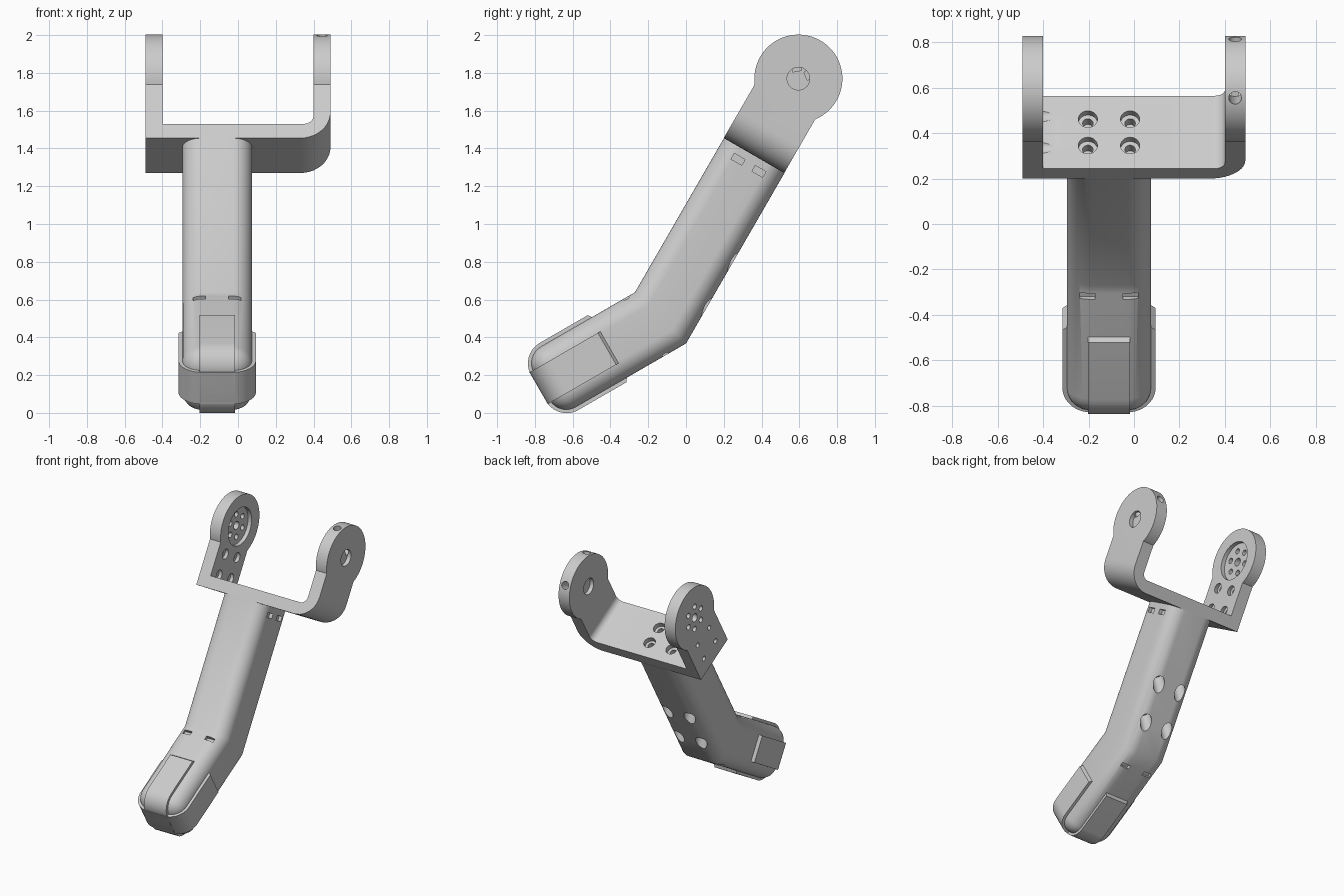
import bpy, bmesh, math
from mathutils import Matrix, Vector

if "Cube" in bpy.data.objects:
    bpy.data.objects.remove(bpy.data.objects["Cube"], do_unlink=True)

grey = bpy.data.materials.new("light grey")
grey.use_nodes = True
grey.diffuse_color = (0.6, 0.6, 0.6, 1)
grey.node_tree.nodes["Principled BSDF"].inputs["Base Color"].default_value = grey.diffuse_color

# Local frames: x sideways, y across the section, z along the limb
CX, HALF, CORNER = -0.11, 0.185, 0.1
BEND = Vector((CX, -0.135, 0.503))
UPPER = Matrix.Translation(BEND) @ Matrix.Rotation(math.radians(-30), 4, "X")
LOWER = Matrix.Translation(BEND) @ Matrix.Rotation(math.radians(120), 4, "X")
BRACKET = Matrix.Translation((0, 0.36, 1.3625)) @ Matrix.Rotation(math.radians(-30), 4, "X")
LEG = 0.992
PIVOT = 0.47


def finish(bm, name, frame=Matrix()):
    bmesh.ops.recalc_face_normals(bm, faces=bm.faces)
    mesh = bpy.data.meshes.new(name)
    bm.to_mesh(mesh)
    bm.free()
    mesh.transform(frame)
    mesh.materials.append(grey)
    obj = bpy.data.objects.new(name, mesh)
    bpy.context.collection.objects.link(obj)
    return obj


def loft(rings, name, frame=Matrix()):
    bm = bmesh.new()
    loops = [[bm.verts.new(p) for p in ring] for ring in rings]
    n = len(loops[0])
    for a, b in zip(loops, loops[1:]):
        for i in range(n):
            bm.faces.new((a[i], a[(i + 1) % n], b[(i + 1) % n], b[i]))
    bm.faces.new(loops[0])
    bm.faces.new(loops[-1])
    return finish(bm, name, frame)


def rounded(points, steps=10):
    """Outline through (a, b, radius) corners, rounding those with a radius."""
    out = []
    for i, (a, b, r) in enumerate(points):
        p = Vector((a, b))
        if not r:
            out.append(p)
            continue
        d1 = (Vector(points[i - 1][:2]) - p).normalized()
        d2 = (Vector(points[(i + 1) % len(points)][:2]) - p).normalized()
        for k in range(steps + 1):
            t = k / steps * math.pi / 2
            out.append(p + d1 * r * (1 - math.sin(t)) + d2 * r * (1 - math.cos(t)))
    return out


def section(inset=0):
    h, r = HALF - inset, max(CORNER - inset, 0.004)
    return rounded([(-h, -h, r), (h, -h, r), (h, h, r), (-h, h, r)])


def rod(frame, start, end, r1, r2=None, sides=32):
    """Cylinder or cone between two local points."""
    a, b = Vector(start), Vector(end)
    bm = bmesh.new()
    bmesh.ops.create_cone(bm, cap_ends=True, segments=sides, radius1=r1,
                          radius2=r1 if r2 is None else r2, depth=(b - a).length)
    turn = (b - a).to_track_quat("Z", "Y").to_matrix().to_4x4()
    return finish(bm, "tool", frame @ Matrix.Translation((a + b) / 2) @ turn)


def box(frame, centre, size):
    bm = bmesh.new()
    bmesh.ops.create_cube(bm, size=1)
    return finish(bm, "tool", frame @ Matrix.Translation(centre) @ Matrix.Diagonal((*size, 1)))


def combine(target, tool, operation="DIFFERENCE"):
    mod = target.modifiers.new("shape", "BOOLEAN")
    mod.object, mod.operation, mod.solver = tool, operation, "EXACT"
    bpy.context.view_layer.objects.active = target
    bpy.ops.object.modifier_apply(modifier=mod.name)
    bpy.data.objects.remove(tool, do_unlink=True)


# Bent leg with a rounded toe
rings = [[UPPER @ Vector((p.x, p.y, LEG)) for p in section()],
         [UPPER @ Vector((p.x, p.y, -0.268 * p.y)) for p in section()]]
for k in range(9):
    a = k / 8 * math.pi / 2
    rings.append([LOWER @ Vector((p.x, -p.y, 0.625 + 0.1 * math.sin(a)))
                  for p in section(0.1 * (1 - math.cos(a)))])
leg = loft(rings, "bent_leg")

# Small slots at both ends of the leg, and slanted access holes in its back
for s in (-1, 1):
    for t in (-1, 1):
        combine(leg, box(UPPER, (s * HALF, t * 0.064, LEG - 0.06), (0.05, 0.065, 0.035)))
        combine(leg, box(LOWER, (s * 0.094, t * HALF, 0.09 + t * 0.015), (0.066, 0.05, 0.03)))
    for z in (0.445, 0.167):
        combine(leg, rod(UPPER, (s * 0.093, 0.26, z - 0.075), (s * 0.093, 0.11, z + 0.075), 0.042))

# Two crossing pads that wrap the toe
W, T0, T1, R = 0.205, 0.305, 0.745, 0.125
pad = rounded([(-HALF + 0.01, T0, 0), (-W, T0 + 0.022, 0), (-W, T1, R),
               (W, T1, R), (W, T0 + 0.022, 0), (HALF - 0.01, T0, 0)])
loft([[(x, p.x, p.y) for p in pad] for x in (-0.093, 0.093)], "front_to_back_pad", LOWER)
loft([[(p.x, y, p.y) for p in pad] for y in (-0.097, 0.097)], "side_to_side_pad", LOWER)

# U bracket: profile across the width, with a disc on each arm
IN, OUT, FLOOR = 0.4, 0.49, 0.087
shape = rounded([(-OUT, 0, 0), (OUT, 0, 0.16), (OUT, PIVOT, 0), (IN, PIVOT, 0),
                 (IN, FLOOR, 0.05), (-IN, FLOOR, 0), (-IN, PIVOT, 0), (-OUT, PIVOT, 0)])
bracket = loft([[(p.x, y, p.y) for p in shape] for y in (-HALF, HALF)], "u_bracket", BRACKET)
for s in (-1, 1):
    combine(bracket, rod(BRACKET, (s * IN, 0, PIVOT), (s * OUT, 0, PIVOT), 0.233, sides=96), "UNION")


def drill(start, end, r1, r2=None):
    combine(bracket, rod(BRACKET, start, end, r1, r2))


# Pivot bore, stepped on the idler arm
drill((-0.6, 0, PIVOT), (0.6, 0, PIVOT), 0.03)
drill((0.46, 0, PIVOT), (0.6, 0, PIVOT), 0.06)
drill((0.3, 0, PIVOT), (0.43, 0, PIVOT), 0.06)
for a in (50, 130):
    d = Vector((0, math.cos(math.radians(a)), math.sin(math.radians(a))))
    hub = Vector((0.445, 0, PIVOT))
    drill(hub + d * 0.04, hub + d * 0.3, 0.028)

# Drive arm: round recess with a ring of screw holes
drill((-0.43, 0, PIVOT), (-0.3, 0, PIVOT), 0.14)
for k in range(6):
    a = k * math.pi / 3
    y, z = 0.085 * math.cos(a), PIVOT + 0.085 * math.sin(a)
    drill((-0.6, y, z), (-0.35, y, z), 0.02)

# Countersunk screw holes in the drive arm and the floor
for s in (-1, 1):
    for z in (0.11, 0.26):
        drill((-0.6, s * 0.08, z), (-0.41, s * 0.08, z), 0.018)
        drill((-0.43, s * 0.08, z), (-0.25, s * 0.08, z), 0.042, 0.004)
    for t in (-1, 1):
        x, y = CX + s * 0.093, t * 0.067
        drill((x, y, -0.05), (x, y, 0.2), 0.023)
        drill((x, y, 0.05), (x, y, 0.2), 0.042)

# Smooth curved faces, keep edges crisp
for obj in bpy.context.collection.objects:
    if obj.type == "MESH":
        obj.select_set(True)
        bpy.context.view_layer.objects.active = obj
bpy.ops.object.shade_smooth_by_angle(angle=math.radians(30))
